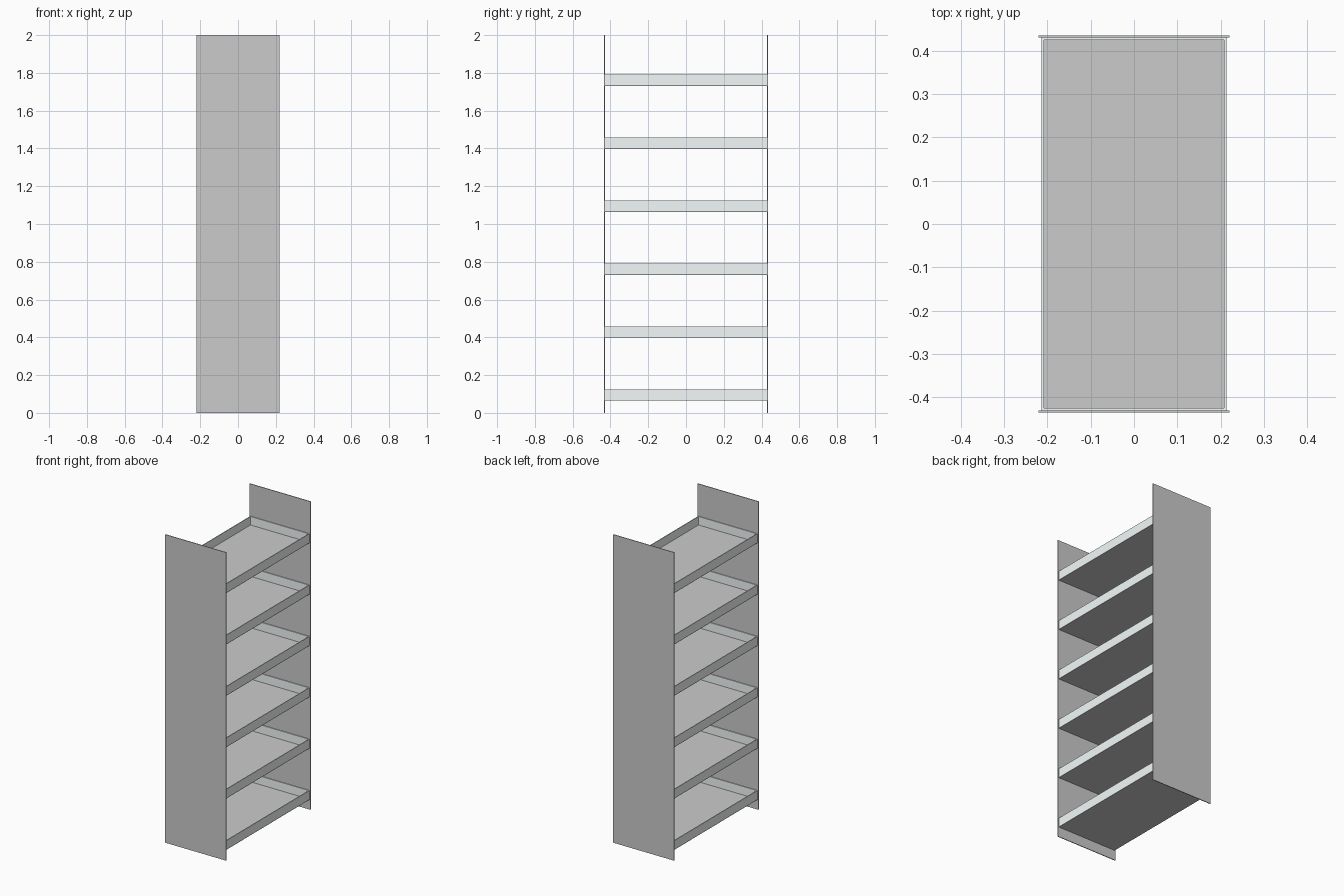
import bpy

if "Cube" in bpy.data.objects:
    bpy.data.objects.remove(bpy.data.objects["Cube"])


def box(name, lo, hi, mat=None):
    size = [b - a for a, b in zip(lo, hi)]
    mid = [(a + b) / 2 for a, b in zip(lo, hi)]
    bpy.ops.mesh.primitive_cube_add(size=1, location=mid)
    ob = bpy.context.object
    ob.name = name
    ob.scale = size
    bpy.ops.object.transform_apply(location=False, rotation=False, scale=True)
    if mat:
        ob.data.materials.append(mat)
    return ob


glass = bpy.data.materials.new("clear_glass")
glass.diffuse_color = (0.9, 0.95, 0.95, 0.15)
glass.use_nodes = True
glass.node_tree.nodes["Principled BSDF"].inputs["Base Color"].default_value = glass.diffuse_color

W, D, H = 0.22, 0.435, 2.0   # half width, half depth, height
T = 0.005                    # sheet thickness
SX, SY = 0.213, D - T        # shelf half sizes
LIP = 0.06                   # height of the glass lip

# tall end panels
for s, side in ((-1, "front"), (1, "back")):
    y = sorted((s * D, s * (D - T)))
    box(side + "_panel", (-W, y[0], 0), (W, y[1], H))

# shelves, each with a clear lip on all four sides
for i in range(6):
    z = 0.0645 + i / 3
    box(f"shelf_{i + 1}", (-SX, -SY, z), (SX, SY, z + T))
    z0, z1 = z + T, z + LIP
    for s, side in ((-1, "left"), (1, "right")):
        x = sorted((s * SX, s * (SX - T)))
        box(f"{side}_lip_{i + 1}", (x[0], -SY, z0), (x[1], SY, z1), glass)
    for s, side in ((-1, "front"), (1, "back")):
        y = sorted((s * SY, s * (SY - T)))
        box(f"{side}_lip_{i + 1}", (-SX + T, y[0], z0), (SX - T, y[1], z1), glass)
